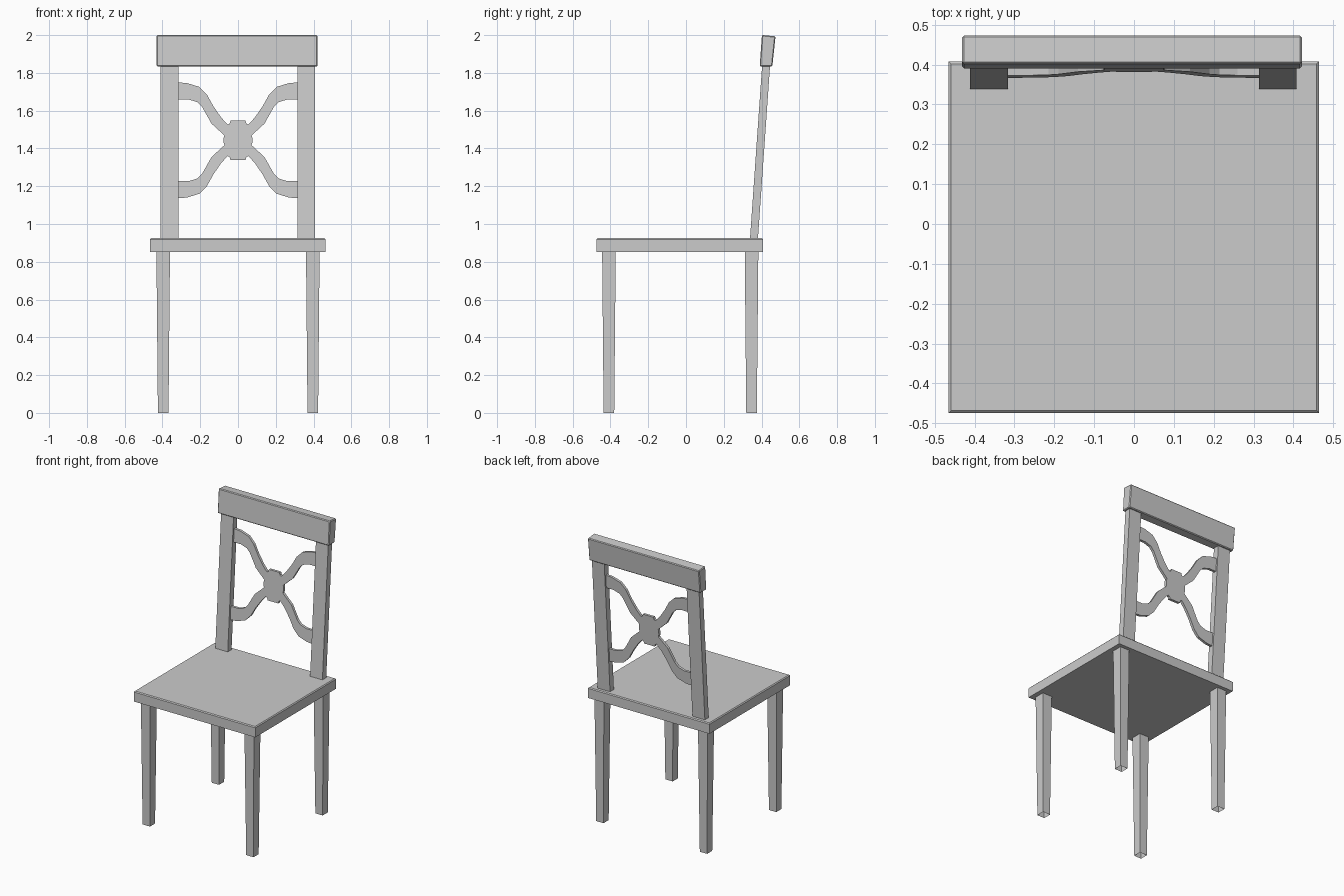
import bpy, bmesh

if "Cube" in bpy.data.objects:
    bpy.data.objects.remove(bpy.data.objects["Cube"])

TILT = 0.07  # backward lean of the chair back (y per z)


def finish(bm, name):
    bmesh.ops.recalc_face_normals(bm, faces=bm.faces)
    me = bpy.data.meshes.new(name)
    bm.to_mesh(me)
    bm.free()
    ob = bpy.data.objects.new(name, me)
    bpy.context.collection.objects.link(ob)
    return ob


def loft(name, bottom, top, bevel=0.0, bevel_all=False, open_bottom=False):
    """Six-sided block from two rectangles (x0, x1, y0, y1, z)."""
    bm = bmesh.new()
    rings = []
    for x0, x1, y0, y1, z in (bottom, top):
        rings.append([bm.verts.new((x, y, z)) for x, y in
                      ((x0, y0), (x1, y0), (x1, y1), (x0, y1))])
    lo, hi = rings
    if not open_bottom:
        bm.faces.new(lo[::-1])
    cap = bm.faces.new(hi)
    for i in range(4):
        j = (i + 1) % 4
        bm.faces.new((lo[i], lo[j], hi[j], hi[i]))
    if bevel:
        edges = list(bm.edges) if bevel_all else list(cap.edges)
        bmesh.ops.bevel(bm, geom=edges, offset=bevel, segments=1, affect='EDGES')
    return finish(bm, name)


# Seat with a small chamfer around the top
loft("seat", (-0.465, 0.464, -0.474, 0.408, 0.853),
     (-0.465, 0.464, -0.474, 0.408, 0.925), bevel=0.006)

# Four tapered legs
for row, cy in (("front", -0.408), ("back", 0.347)):
    for side, s in (("left", -1), ("right", 1)):
        cx = s * 0.396
        a, b = 0.028, 0.036
        loft(f"{row}_{side}_leg", (cx - a, cx + a, cy - a, cy + a, 0),
             (cx - b, cx + b, cy - b, cy + b, 0.86), open_bottom=True)


def back_y(z):
    """Front plane of the leaning posts."""
    return 0.339 + TILT * (z - 0.925)


# Leaning back posts
for side, x0, x1 in (("left", -0.411, -0.316), ("right", 0.314, 0.408)):
    z0, z1 = 0.915, 1.845
    loft(f"{side}_back_post", (x0, x1, back_y(z0), back_y(z0) + 0.042, z0),
         (x0, x1, back_y(z1), back_y(z1) + 0.042, z1))

# Top rail, leaning and chamfered
rail = loft("top_rail", (-0.431, 0.421, 0.390, 0.457, 1.834),
            (-0.431, 0.421, 0.402, 0.474, 2.0), bevel=0.005, bevel_all=True)
for v in rail.data.vertices:  # top slopes slightly down to the back
    if v.co.z > 1.95:
        v.co.z -= max(0.0, v.co.y - 0.41) * 0.1

# Crossed splat: one quarter outline, mirrored four ways
quarter = [(0.040, 0.104), (0.045, 0.088), (0.055, 0.083), (0.09, 0.122),
           (0.13, 0.18), (0.165, 0.243), (0.205, 0.283), (0.27, 0.303),
           (0.325, 0.307), (0.325, 0.216), (0.26, 0.216), (0.215, 0.202),
           (0.19, 0.177), (0.14, 0.088), (0.072, 0.026), (0.076, 0.012)]
outline = []
for sx, sz, step in ((1, 1, 1), (1, -1, -1), (-1, -1, 1), (-1, 1, -1)):
    outline += [(sx * x, 1.443 + sz * z) for x, z in quarter[::step]]
bm = bmesh.new()
face = bm.faces.new([bm.verts.new((x, back_y(z) + 0.013, z)) for x, z in outline])
ext = bmesh.ops.extrude_face_region(bm, geom=[face], use_keep_orig=True)
bmesh.ops.translate(bm, vec=(0, 0.018, 0),
                    verts=[g for g in ext["geom"] if isinstance(g, bmesh.types.BMVert)])
finish(bm, "crossed_splat")
